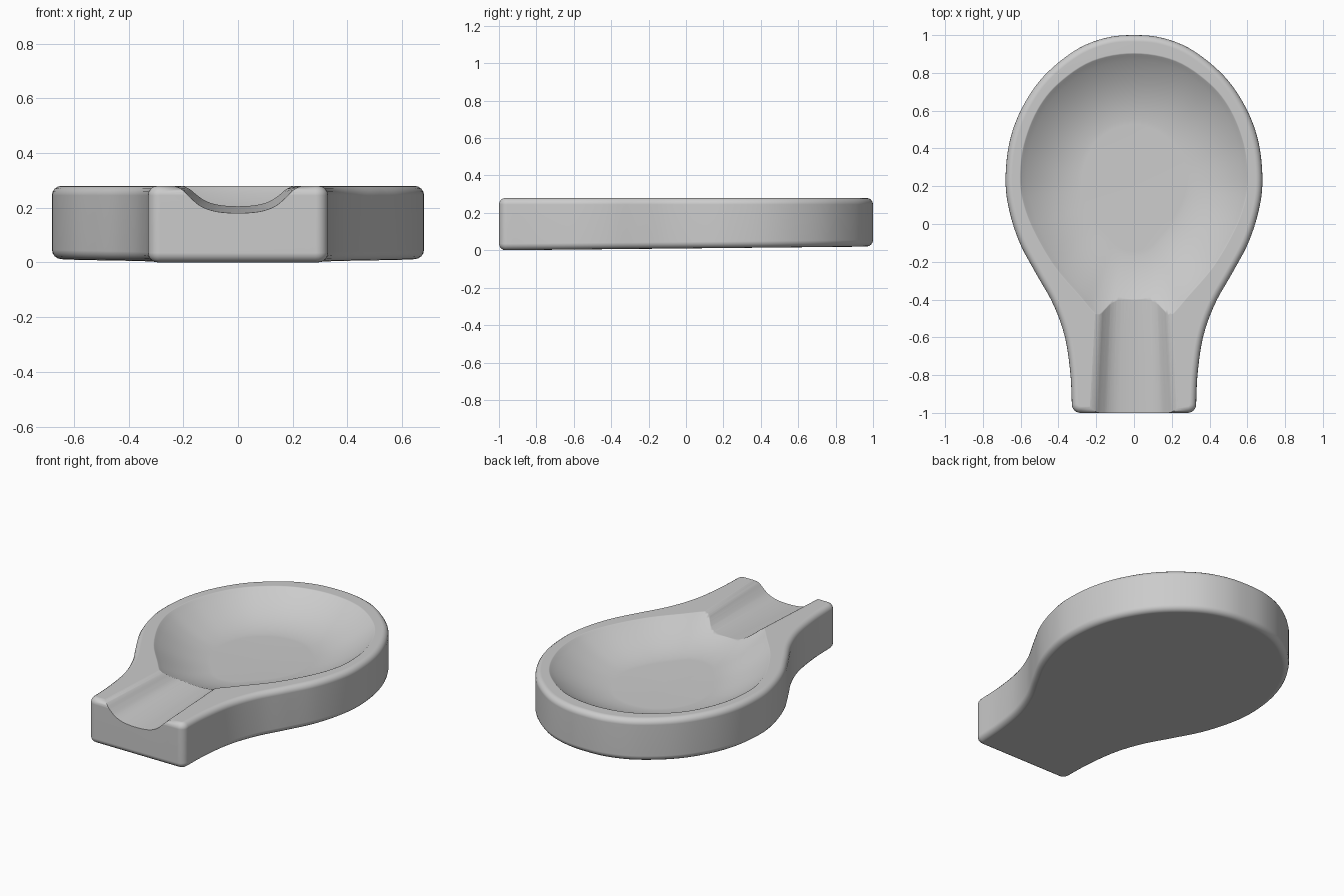
import bpy, bmesh, math
from mathutils import Vector

if "Cube" in bpy.data.objects:
    bpy.data.objects.remove(bpy.data.objects["Cube"], do_unlink=True)

TOP = 0.28
grey = bpy.data.materials.new("soft grey")
grey.use_nodes = True
COLOUR = (0.6, 0.6, 0.6, 1)
grey.diffuse_color = COLOUR
grey.node_tree.nodes["Principled BSDF"].inputs["Base Color"].default_value = COLOUR


def spline(points, before, after, steps=6):
    """Smooth curve through points, with one extra guide point at each end."""
    p = [Vector(q) for q in [before, *points, after]]
    out = []
    for a, b, c, d in zip(p, p[1:], p[2:], p[3:]):
        for i in range(steps):
            t = i / steps
            out.append(0.5 * (2 * b + (c - a) * t + (2 * a - 5 * b + 4 * c - d) * t ** 2
                              + (3 * b - a - 3 * c + d) * t ** 3))
    return out + [p[-2]]


def mirrored(half):
    """Close a right-hand outline into a full loop, sharing centre points."""
    return half + [Vector((-v.x, v.y)) for v in reversed(half) if v.x > 1e-5]


def loft(name, rings):
    """Closed solid through rings of equal point counts."""
    bm = bmesh.new()
    loops = [[bm.verts.new(co) for co in ring] for ring in rings]
    n = len(loops[0])
    for a, b in zip(loops, loops[1:]):
        for i in range(n):
            j = (i + 1) % n
            bm.faces.new((a[i], a[j], b[j], b[i]))
    bm.faces.new(loops[0])
    bm.faces.new(loops[-1])
    bmesh.ops.recalc_face_normals(bm, faces=bm.faces)
    mesh = bpy.data.meshes.new(name)
    bm.to_mesh(mesh)
    bm.free()
    mesh.materials.append(grey)
    obj = bpy.data.objects.new(name, mesh)
    bpy.context.collection.objects.link(obj)
    return obj


# Body: rounded handle end flowing into a wide egg-shaped dish
corner = [Vector((0.284 + 0.045 * math.sin(a), -0.955 - 0.045 * math.cos(a)))
          for a in (math.radians(d) for d in range(0, 90, 15))]
side = spline([(0.329, -0.955), (0.338, -0.78), (0.368, -0.59), (0.43, -0.42),
               (0.52, -0.26), (0.605, -0.1), (0.66, 0.07), (0.68, 0.23),
               (0.66, 0.43), (0.595, 0.61), (0.48, 0.78), (0.31, 0.92),
               (0.15, 0.985), (0, 1)], (0.325, -1.1), (-0.15, 0.985))
outline = mirrored(corner + side)
body = loft("spoon_rest_body", [[(v.x, v.y, 0.01 * (v.y + 1)) for v in outline],
                                [(v.x, v.y, TOP) for v in outline]])
bevel = body.modifiers.new("rounded_edges", "BEVEL")
bevel.width = 0.035
bevel.segments = 4
bevel.limit_method = "ANGLE"
bevel.angle_limit = math.radians(50)
bevel.use_clamp_overlap = False

# Bowl hollow: egg outline shrinking down a soft dish curve, deeper at the back
rim = mirrored(spline([(0, -0.55), (0.12, -0.525), (0.2, -0.475), (0.28, -0.385),
                       (0.42, -0.22), (0.53, -0.03), (0.585, 0.12), (0.6, 0.25),
                       (0.58, 0.42), (0.51, 0.6), (0.4, 0.74), (0.22, 0.86),
                       (0, 0.9)], (-0.12, -0.525), (-0.22, 0.86)))


def dish_ring(s, depth):
    """One ring of the bowl at scale s and a nominal depth below the top."""
    pts = [(v.x * s, 0.2 + (v.y - 0.2) * s) for v in rim]
    return [(x, y, TOP - depth * (0.93 + 0.12 * y)) for x, y in pts]


levels = [(1.02, -0.12), (1.02, -0.003), (1.0, 0.003), (0.985, 0.012)]
for k in range(1, 15):
    t = k / 15
    levels.append((0.985 - 0.56 * t, 0.012 + 0.133 * (1 - (1 - t) ** 2)))
levels.append((0.05, 0.147))
bowl = loft("bowl_cutter", [dish_ring(s, d) for s, d in levels])

# Handle groove: flared channel that narrows and rises toward the bowl
channel = spline([(0, 0.18), (0.08, 0.186), (0.135, 0.205), (0.172, 0.234),
                  (0.2, 0.262), (0.222, 0.275), (0.25, 0.283)],
                 (-0.08, 0.186), (0.28, 0.287), 4)
section = mirrored(channel + [Vector((0.25, 0.4))])
groove = loft("groove_cutter", [[(v.x * w, y, TOP + (v.y - TOP) * h) for v in section]
                                for y, w, h in [(-1.05, 1.01, 1.02), (-0.36, 0.84, 0.73)]])

for cutter in (bowl, groove):
    cutter.hide_render = True
    cut = body.modifiers.new(cutter.name, "BOOLEAN")
    cut.operation = "DIFFERENCE"
    cut.solver = "EXACT"
    cut.object = cutter

# Apply the cuts, drop the cutters and shade smoothly
bpy.context.view_layer.update()
graph = bpy.context.evaluated_depsgraph_get()
finished = bpy.data.meshes.new_from_object(body.evaluated_get(graph))
body.modifiers.clear()
body.data = finished
for cutter in (bowl, groove):
    bpy.data.objects.remove(cutter, do_unlink=True)
bpy.ops.object.select_all(action="DESELECT")
body.select_set(True)
bpy.context.view_layer.objects.active = body
bpy.ops.object.shade_smooth_by_angle(angle=math.radians(50))
weighted = body.modifiers.new("clean_shading", "WEIGHTED_NORMAL")
weighted.keep_sharp = True
